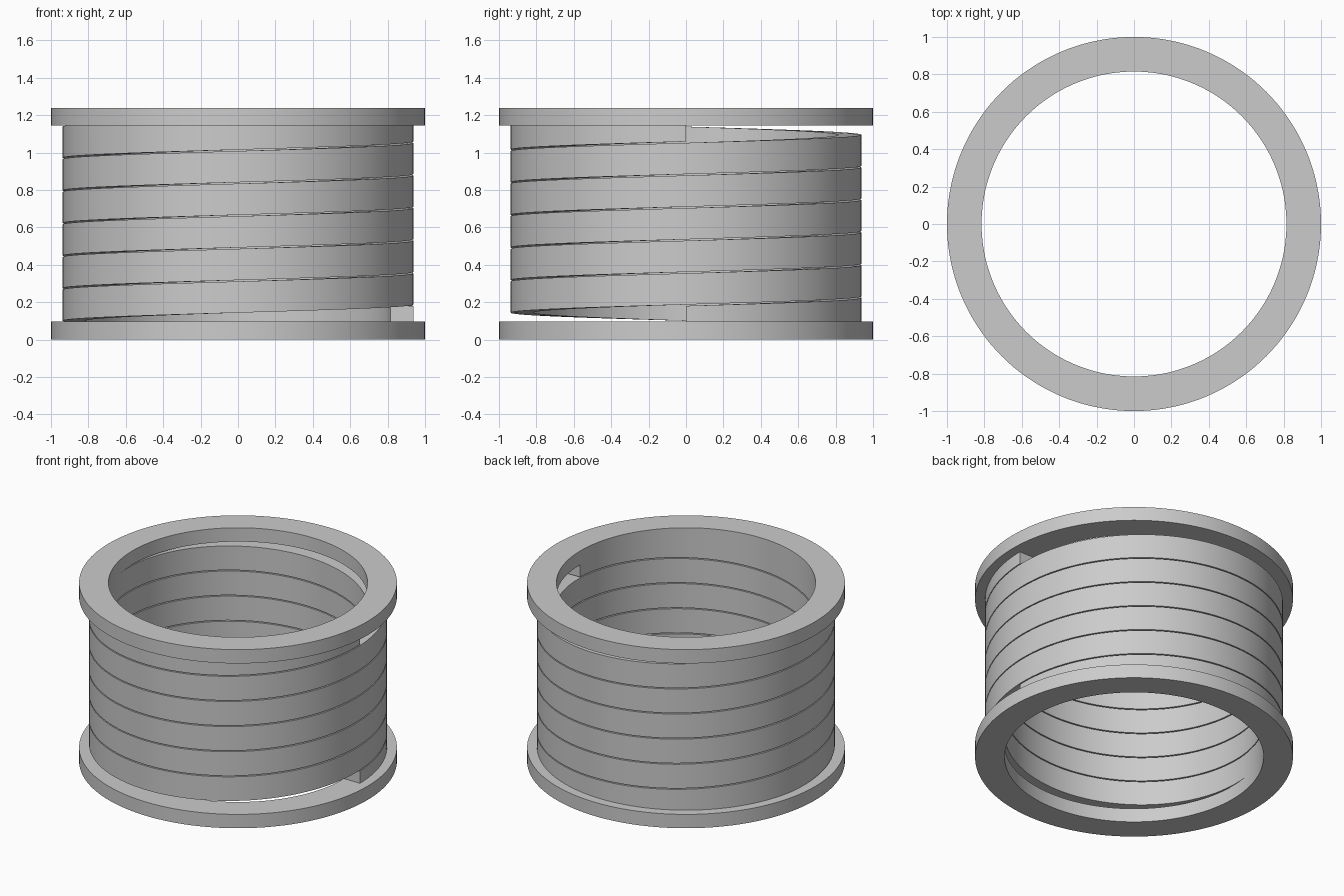
import bpy, bmesh
from math import cos, sin, pi, radians

cube = bpy.data.objects.get("Cube")
if cube:
    bpy.data.objects.remove(cube, do_unlink=True)

R_FLANGE, R_OUT, R_IN = 1.0, 0.937, 0.815
HEIGHT, FLANGE = 1.24, 0.096
TURNS, PITCH, GAP = 6, 0.1743, 0.007
SEG = 144

grey = bpy.data.materials.new("plain grey")
grey.use_nodes = True
colour = (0.6, 0.6, 0.6, 1)
grey.diffuse_color = colour
grey.node_tree.nodes["Principled BSDF"].inputs["Base Color"].default_value = colour


def sweep(name, sections, closed):
    """Skin a list of four-cornered cross-sections into a solid."""
    bm = bmesh.new()
    loops = [[bm.verts.new(p) for p in s] for s in sections]
    pairs = list(zip(loops, loops[1:]))
    if closed:
        pairs.append((loops[-1], loops[0]))
    else:
        bm.faces.new(loops[0])
        bm.faces.new(loops[-1])
    for a, b in pairs:
        for i in range(4):
            j = (i + 1) % 4
            bm.faces.new((a[i], a[j], b[j], b[i]))
    bmesh.ops.recalc_face_normals(bm, faces=bm.faces)
    mesh = bpy.data.meshes.new(name)
    bm.to_mesh(mesh)
    bm.free()
    mesh.materials.append(grey)
    obj = bpy.data.objects.new(name, mesh)
    bpy.context.collection.objects.link(obj)
    bpy.ops.object.select_all(action="DESELECT")
    obj.select_set(True)
    bpy.context.view_layer.objects.active = obj
    bpy.ops.object.shade_smooth_by_angle(angle=radians(30))
    return obj


def section(angle, r_out, low, high):
    """Upright rectangle between the bore and r_out at one angle."""
    c, s = cos(angle), sin(angle)
    return [(r * c, r * s, z) for r, z in
            ((R_IN, low), (r_out, low), (r_out, high), (R_IN, high))]


# End flanges
for name, low in (("bottom_flange", 0), ("top_flange", HEIGHT - FLANGE)):
    sweep(name, [section(2 * pi * i / SEG, R_FLANGE, low, low + FLANGE)
                 for i in range(SEG)], True)

# Flat spiral coil, its ends trimmed level where they meet the flanges
band = PITCH - GAP
start = (HEIGHT - TURNS * PITCH - band) / 2
coil = []
for i in range(TURNS * SEG + 1):
    z = start + PITCH * i / SEG
    coil.append(section(2 * pi * i / SEG, R_OUT, max(z, FLANGE),
                        min(z + band, HEIGHT - FLANGE)))
sweep("spiral_coil", coil, False)
